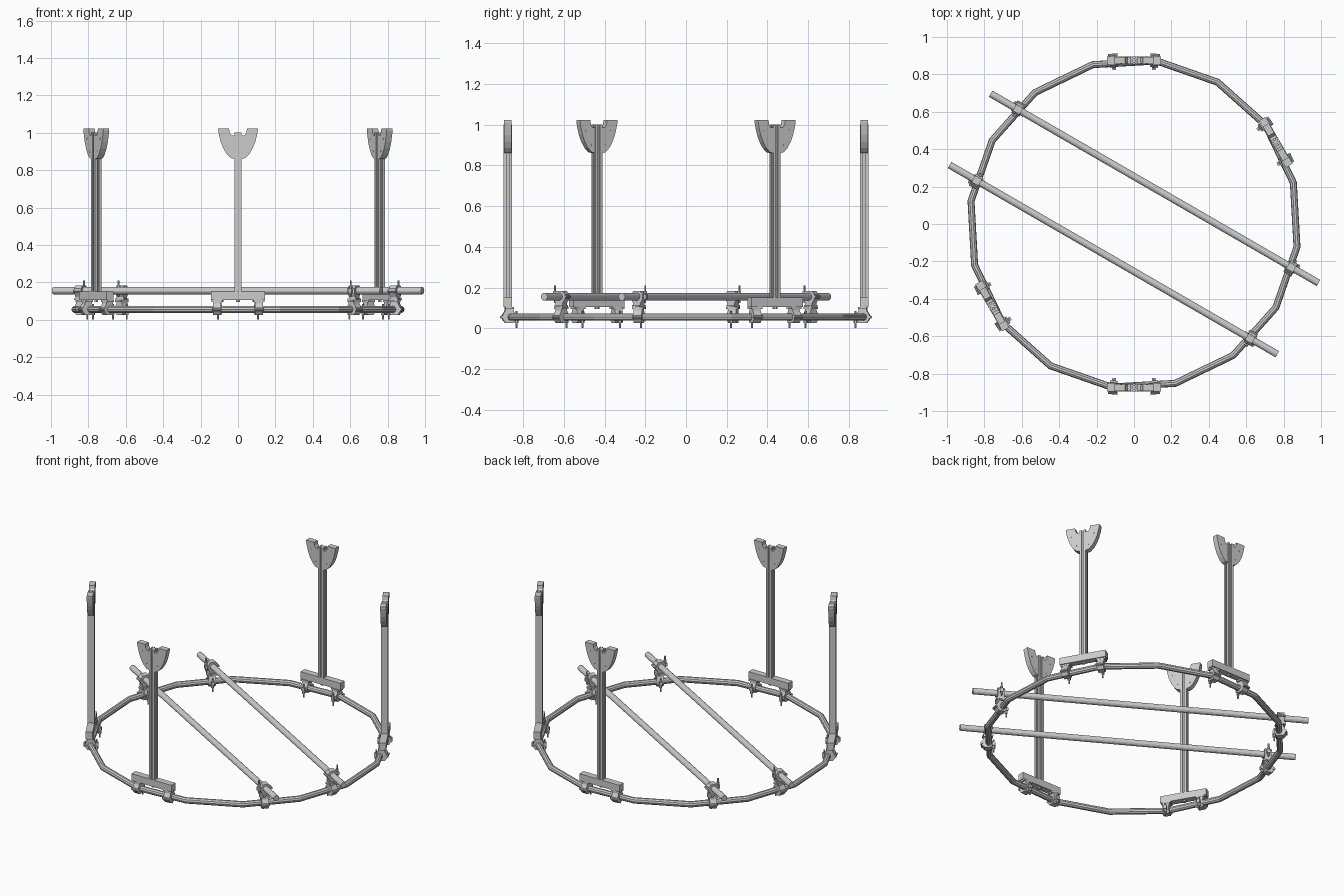
import bpy, bmesh
from math import radians, sqrt, pi, atan2
from mathutils import Matrix, Vector

if "Cube" in bpy.data.objects:
    bpy.data.objects.remove(bpy.data.objects["Cube"])

RING_R, RING_Z, TUBE_R = 0.88, 0.055, 0.019
BEAM_Z, BEAM_OFF, BEAM_HALF = 0.155, 0.22, 1.012


def T(x, y, z):
    return Matrix.Translation((x, y, z))


def RZ(a):
    return Matrix.Rotation(a, 4, 'Z')


def prism(bm, M, pts, depth):
    """Extrude a local XY outline along local Z, centred on Z = 0."""
    lo = [bm.verts.new(M @ Vector((x, y, -depth / 2))) for x, y in pts]
    hi = [bm.verts.new(M @ Vector((x, y, depth / 2))) for x, y in pts]
    bm.faces.new(lo)
    bm.faces.new(hi)
    for i in range(len(pts)):
        j = (i + 1) % len(pts)
        bm.faces.new((lo[i], lo[j], hi[j], hi[i]))


def box(bm, M, sx, sy, sz):
    bmesh.ops.create_cube(bm, size=1, matrix=M @ Matrix.Diagonal((sx, sy, sz, 1)))


def cyl(bm, M, r, length, n=8):
    bmesh.ops.create_cone(bm, cap_ends=True, segments=n, radius1=r, radius2=r,
                          depth=length, matrix=M)


def finish(bm, name):
    bmesh.ops.recalc_face_normals(bm, faces=bm.faces)
    me = bpy.data.meshes.new(name)
    bm.to_mesh(me)
    bm.free()
    ob = bpy.data.objects.new(name, me)
    bpy.context.collection.objects.link(ob)
    return ob


# profile planes: local XY -> world YZ (extrude X), and local XY -> XZ (extrude Y)
ALONG_X = Matrix(((0, 0, 1, 0), (1, 0, 0, 0), (0, 1, 0, 0), (0, 0, 0, 1)))
ALONG_Y = Matrix.Rotation(pi / 2, 4, 'X')


def half_coupler(bm, M):
    """Pipe clamp around a tube along local X, with its saddle on local +Z."""
    body = [(-.032, -.012), (-.019, -.029), (.019, -.029), (.032, -.012),
            (.032, .012), (.02, .032), (.02, .045), (-.02, .045),
            (-.02, .032), (-.032, .012)]
    prism(bm, M @ ALONG_X, body, 0.042)
    box(bm, M @ T(0, 0, .045), .06, .042, .01)                    # saddle pad
    box(bm, M @ T(0, -.036, .0), .02, .02, .022)                  # bolt lug
    cyl(bm, M @ T(0, -.036, -.012), .005, .085)                   # swing bolt
    cyl(bm, M @ T(0, -.036, -.022), .010, .014, 6)                # nut
    cyl(bm, M @ T(0, .034, 0) @ Matrix.Rotation(pi / 2, 4, 'Y'), .008, .05)  # hinge


# round pipe ring, 16 straight segments
bpy.ops.mesh.primitive_torus_add(major_segments=16, minor_segments=10, major_radius=RING_R,
                                 minor_radius=TUBE_R, location=(0, 0, RING_Z),
                                 rotation=(0, 0, radians(14.5)))
bpy.context.object.name = "pipe_ring"

# two parallel cross pipes, clamped to the ring at both ends
BEAM = RZ(radians(-30))
for side in (1, -1):
    label = "rear" if side > 0 else "front"
    bm = bmesh.new()
    cyl(bm, BEAM @ T(0, side * BEAM_OFF, BEAM_Z) @ Matrix.Rotation(pi / 2, 4, 'Y'),
        TUBE_R, 2 * BEAM_HALF, 12)
    finish(bm, "cross_pipe_" + label)
    for end in (1, -1):
        p = BEAM @ Vector((end * sqrt(.872 ** 2 - BEAM_OFF ** 2), side * BEAM_OFF, 0))
        bm = bmesh.new()
        half_coupler(bm, T(p.x, p.y, RING_Z) @ RZ(atan2(p.y, p.x) - pi / 2))
        half_coupler(bm, T(p.x, p.y, BEAM_Z) @ BEAM @ RZ(0 if side * end > 0 else pi)
                     @ Matrix.Rotation(pi, 4, 'X'))
        finish(bm, f"swivel_clamp_{label}_{'right' if end > 0 else 'left'}")

# slotted post section, one quarter repeated four times
H, S, D = .02, .005, .008
quarter = [(H, -H), (H, -S), (H - D, -S), (H - D, S), (H, S)]
section = []
for k in range(4):
    section += [(RZ(k * pi / 2) @ Vector((x, y, 0))).to_2d() for x, y in quarter]

# rounded bracket wing beside the post top
wing = [(.0195, .86), (.04, .865), (.06, .885), (.078, .915), (.092, .95), (.101, .985),
        (.106, 1.01), (.106, 1.022), (.048, 1.022), (.044, 1.0), (.034, .985), (.0195, .985)]

# four uprights: base rail, two clamps, post and bracket wings
for name, deg in (("back", 90), ("right", 30), ("front", 270), ("left", 210)):
    M = RZ(radians(deg - 90)) @ T(0, .875, 0)
    bm = bmesh.new()
    box(bm, M @ T(0, 0, .1275), .29, .043, .045)
    cyl(bm, M @ T(0, 0, .105), .012, .02, 6)
    finish(bm, "base_rail_" + name)

    bm = bmesh.new()
    for s in (1, -1):
        half_coupler(bm, M @ T(s * .11, -.006, RING_Z) @ RZ(-s * radians(5)))
    finish(bm, "rail_clamps_" + name)

    bm = bmesh.new()
    prism(bm, M @ T(0, 0, .575), section, .85)
    finish(bm, "post_" + name)

    bm = bmesh.new()
    for s in (1, -1):
        prism(bm, M @ ALONG_Y, [(s * x, z) for x, z in wing], .036)
        for x, z in ((.04, .9), (.07, .97)):                      # bracket screws
            cyl(bm, M @ T(s * x, 0, z) @ ALONG_Y, .005, .039)
    finish(bm, "top_bracket_" + name)
